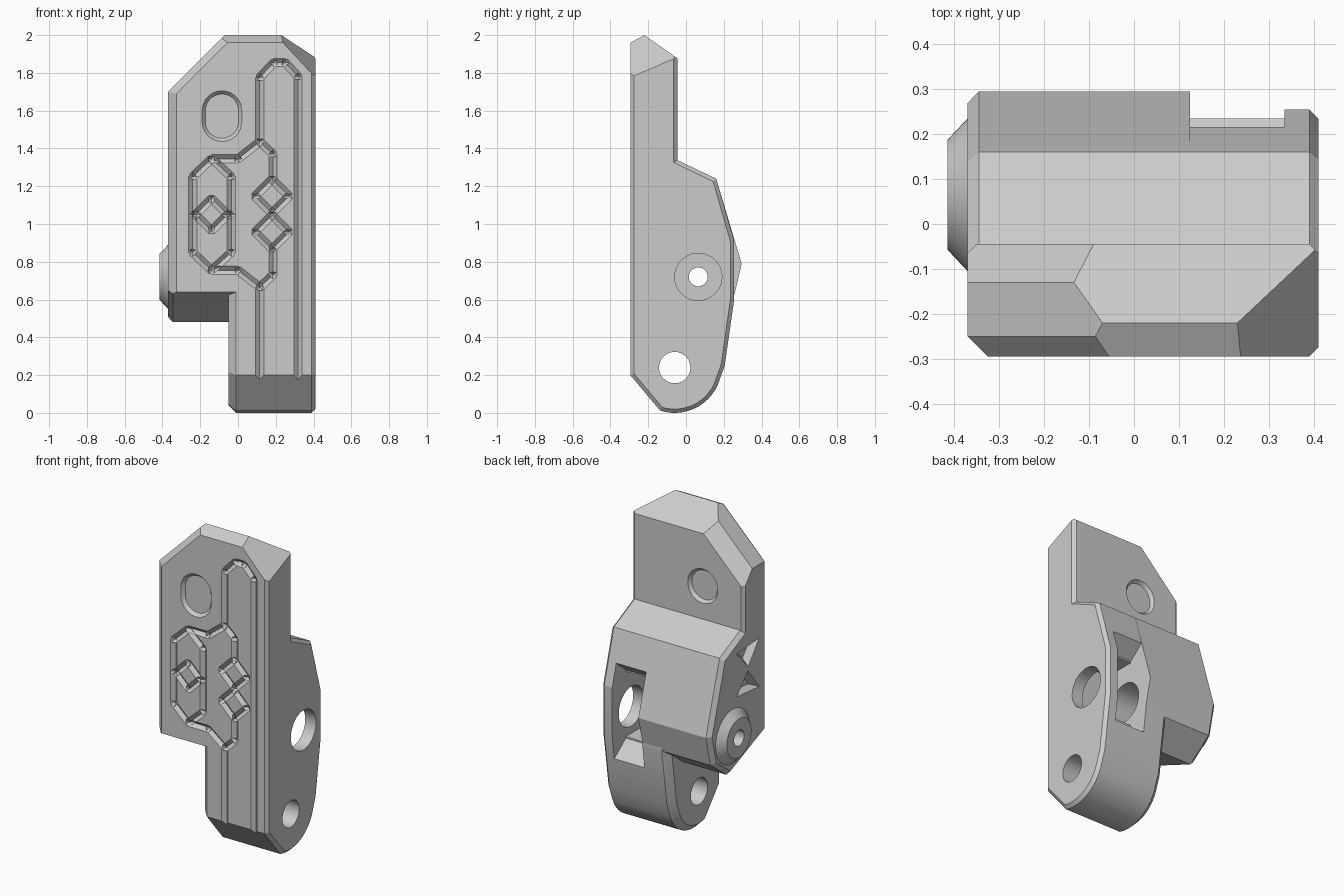
import bpy, bmesh
from math import cos, sin, pi, radians
from mathutils import Vector

if "Cube" in bpy.data.objects:
    bpy.data.objects.remove(bpy.data.objects["Cube"])

grey = bpy.data.materials.new("plain_grey")
grey.use_nodes = True
grey.diffuse_color = (0.6, 0.6, 0.6, 1)
grey.node_tree.nodes["Principled BSDF"].inputs["Base Color"].default_value = (0.6, 0.6, 0.6, 1)


def hull(bm, points):
    """Add the convex hull of some points to a bmesh."""
    verts = [bm.verts.new(p) for p in points]
    out = bmesh.ops.convex_hull(bm, input=verts)
    junk = {v for v in out["geom_interior"] + out["geom_unused"]
            if isinstance(v, bmesh.types.BMVert) and v.is_valid}
    bmesh.ops.delete(bm, geom=[v for v in junk if not v.link_faces], context='VERTS')


def tidy(bm):
    bmesh.ops.dissolve_limit(bm, angle_limit=radians(0.5), verts=bm.verts[:], edges=bm.edges[:])
    bmesh.ops.recalc_face_normals(bm, faces=bm.faces[:])


def cut(bm, point, normal):
    """Slice away the side the normal points to and close the cut."""
    bmesh.ops.bisect_plane(bm, geom=bm.verts[:] + bm.edges[:] + bm.faces[:], dist=1e-5,
                           plane_co=point, plane_no=Vector(normal).normalized(), clear_outer=True)
    bmesh.ops.holes_fill(bm, edges=[e for e in bm.edges if e.is_boundary])
    bmesh.ops.recalc_face_normals(bm, faces=bm.faces[:])


def chamfer_end(bm, x, size, skip_front=False):
    """Chamfer the rim of the end face lying at x."""
    rim = [e for e in bm.edges if all(abs(v.co.x - x) < 1e-4 for v in e.verts)
           and not (skip_front and all(v.co.y < -0.2 for v in e.verts))]
    bmesh.ops.bevel(bm, geom=rim, offset=size, segments=1, affect='EDGES')


def finish(bm, name):
    mesh = bpy.data.meshes.new(name)
    bm.to_mesh(mesh)
    bm.free()
    obj = bpy.data.objects.new(name, mesh)
    bpy.context.scene.collection.objects.link(obj)
    return obj


def prism(profile, x0, x1):
    """Solid from a convex (y, z) profile pulled along x."""
    bm = bmesh.new()
    hull(bm, [(x, y, z) for x in (x0, x1) for y, z in profile])
    tidy(bm)
    return bm


def circle(y, z, r, n=48):
    return [(y + r * cos(2 * pi * i / n), z + r * sin(2 * pi * i / n)) for i in range(n)]


def bore(name, y, z, r, x0, x1):
    return finish(prism(circle(y, z, r), x0, x1), name)


# Upper plate with sloped and chamfered corners
bm = prism([(-.295, .75), (-.045, .75), (-.045, 2), (-.295, 2)], -.37, .41)
for point, normal in [
    ((-.37, 0, 1.70), (-1, 0, 1)),
    ((-.37, -.13, 1.70), (-1, 1.22, 1)),
    ((-.37, -.25, 1.70), (-1, -1.22, 1)),
    ((0, -.22, 2), (0, -.04, .075)),
    ((0, -.22, 2), (0, .12, .17)),
    ((.23, -.22, 2), (.047, -.019, .044)),
    ((-.37, -.25, 0), (-1, -1, 0)),
    ((-.37, -.065, 0), (-1, 1, 0)),
    ((.41, -.065, 0), (1, 1, 0)),
    ((.41, -.275, 0), (1, -1, 0)),
]:
    cut(bm, point, normal)
body = finish(bm, "mount_body")

# Side arm with the bulged back
shoulder = [(.16, 1.24), (-.06, 1.345), (-.295, 1.345)]
bm = prism([(-.295, .64), (.09, .48), (.25, .6), (.295, .79)] + shoulder, -.37, .125)
cut(bm, (-.37, -.25, 0), (-1, -1, 0))
chamfer_end(bm, -.37, .025, True)
arm = finish(bm, "arm")

# Leg with the rounded foot
foot = [(-.06 + .25 * cos(radians(a)), .25 + .25 * sin(radians(a))) for a in range(-108, -20, 7)]
bm = prism([(-.295, .2)] + foot + [(.205, .25), (.255, .6), (.255, .91)] + shoulder, -.05, .41)
chamfer_end(bm, .41, .02)
chamfer_end(bm, -.05, .04)
leg = finish(bm, "leg")

# Conical pivot boss
bm = bmesh.new()
hull(bm, [(x, y, z) for x, r in ((-.3, .17), (-.37, .17), (-.415, .122))
          for y, z in circle(.065, .72, r)])
tidy(bm)
boss = finish(bm, "boss")

# Pivot bores and the back slot
cutters = [
    bore("foot_bore", -.06, .24, .083, -.6, .6),
    bore("pivot_bore", .065, .72, .125, -.3, .6),
    bore("pin_bore", .065, .72, .05, -.6, 0),
    finish(prism([(.4, .33), (.4, 1.2), (.12, .97), (.12, .54)], .125, .335), "slot_mouth"),
    finish(prism([(.13, .55), (.13, .96), (-.08, .96), (-.08, .55)], .125, .335), "slot_depth"),
]

# Bolt hole, taller at the front, with flared rims
bm = bmesh.new()
rings = [(-.31, .118, 1.60), (-.275, .088, 1.60), (-.065, .088, 1.55), (-.03, .115, 1.55)]
for first, second in zip(rings, rings[1:]):
    piece = []
    for y, r, top in (first, second):
        for base in (1.542, top):
            piece += [(-.085 + a, y, base + b) for a, b in circle(0, 0, r, 32)]
    hull(bm, piece)
tidy(bm)
cutters.append(finish(bm, "bolt_hole"))

# Hourglass recess on the arm side
bm = bmesh.new()
for s in (1, -1):
    tri = [(-.205, 1.085 + s * .155), (.03, 1.085 + s * .135), (-.09, 1.085 + s * .01)]
    cy, cz = (sum(p[i] for p in tri) / 3 for i in (0, 1))
    hull(bm, [(x, cy + (y - cy) * k, cz + (z - cz) * k)
              for x, k in ((-.38, 1.08), (-.33, .5)) for y, z in tri])
tidy(bm)
cutters.append(finish(bm, "hourglass_recess"))


# Engraved V grooves on the front
def diamond(x, z, r):
    return [(x - r, z), (x, z + r), (x + r, z), (x, z - r), (x - r, z)]


def mirrored(path):
    """Same path reflected about the emblem's middle height."""
    return [(x, 2.1 - z) for x, z in path]


emblem = [(-.24, 1.05), (-.24, 1.25), (-.14, 1.345), (0, 1.345), (.115, 1.435)]
spur = [(.115, 1.435), (.185, 1.37), (.185, 1.24)]
window = [(-.14, 1.345), (-.035, 1.25), (-.035, 1.05)]
paths = [
    [(.318, .16), (.318, 1.78), (.25, 1.855), (.19, 1.855), (.115, 1.775), (.115, 1.435)],
    [(.115, .16), (.115, .665)],
    emblem, mirrored(emblem), spur, mirrored(spur), window, mirrored(window),
    diamond(.18, 1.147, .09), diamond(.18, .957, .09), diamond(-.14, 1.05, .085),
]
HALF, DEPTH, FRONT, LIFT = .022, .02, -.295, .01
bm = bmesh.new()
for path in paths:
    for a, b in zip(path, path[1:]):
        p, q = Vector((a[0], FRONT, a[1])), Vector((b[0], FRONT, b[1]))
        along = (q - p).normalized()
        side = along.cross(Vector((0, 1, 0)))
        up, w = Vector((0, -LIFT, 0)), HALF * (DEPTH + LIFT) / DEPTH
        down = Vector((0, DEPTH, 0))
        hull(bm, [p + down, q + down, p + up - along * w, q + up + along * w]
             + [e + up + side * s * w for e in (p, q) for s in (1, -1)])
tidy(bm)
cutters.append(finish(bm, "grooves"))

# Join the solids, cut the recesses, then drop the helpers
helpers = [(o, 'UNION') for o in (arm, leg, boss)] + [(o, 'DIFFERENCE') for o in cutters]
for helper, mode in helpers:
    helper.hide_render = True
    mod = body.modifiers.new(helper.name, 'BOOLEAN')
    mod.object, mod.operation, mod.solver = helper, mode, 'EXACT'
    mod.use_self = helper.name in ("grooves", "bolt_hole")
bpy.context.view_layer.update()
solid = bpy.data.meshes.new_from_object(body.evaluated_get(bpy.context.evaluated_depsgraph_get()))
body.modifiers.clear()
body.data = solid
for helper, mode in helpers:
    bpy.data.objects.remove(helper)

solid.materials.clear()
solid.materials.append(grey)
solid.polygons.foreach_set("material_index", [0] * len(solid.polygons))
bpy.ops.object.select_all(action='DESELECT')
body.select_set(True)
bpy.context.view_layer.objects.active = body
bpy.ops.object.shade_smooth_by_angle(angle=radians(12))
